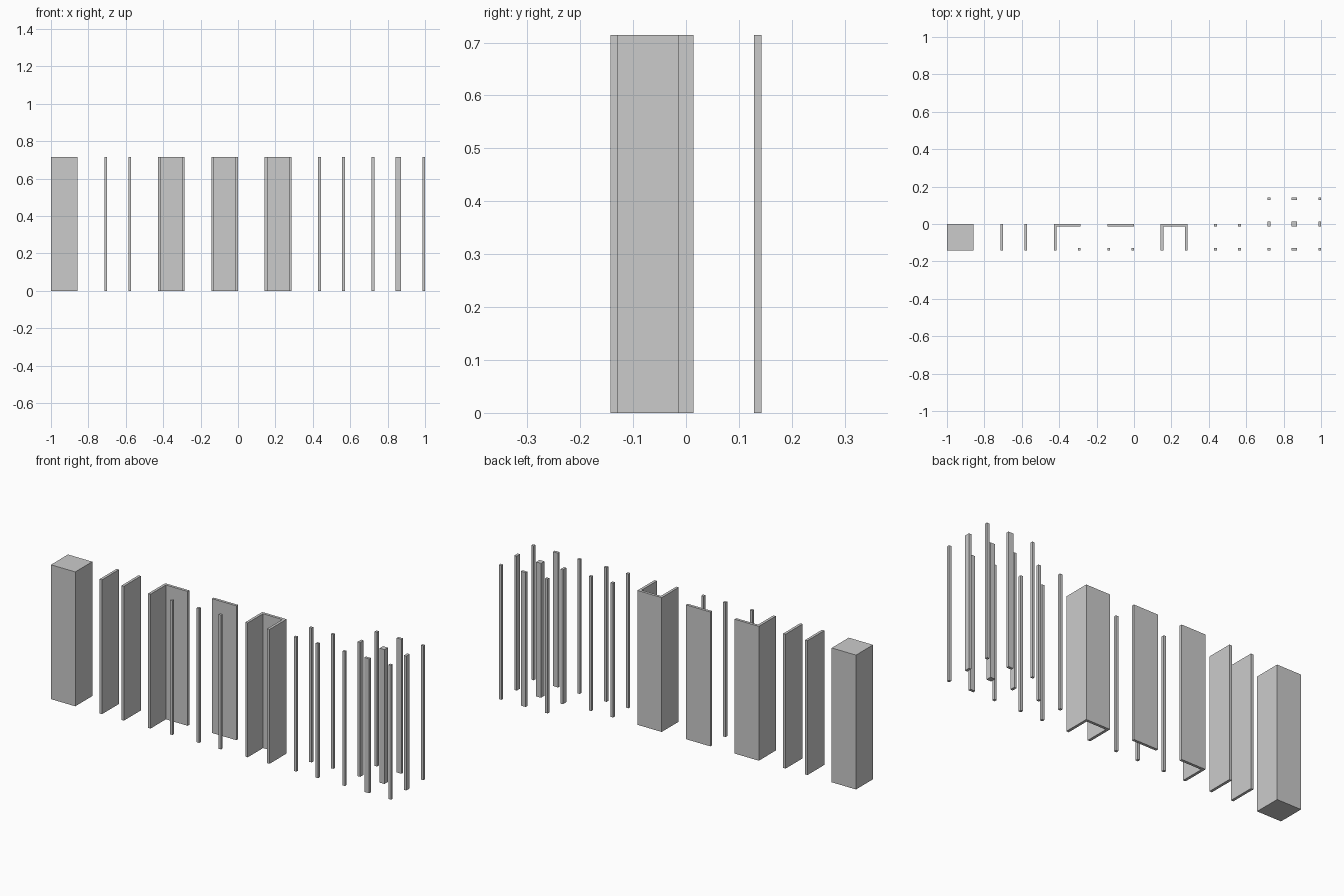
import bpy
import bmesh

if "Cube" in bpy.data.objects:
    bpy.data.objects.remove(bpy.data.objects["Cube"])

T = 1 / 70        # wall thickness
N = 10            # width of one module, in wall thicknesses
H = 50            # height, in wall thicknesses


def prism(name, outline, x0, y0=-N):
    """Extrude a plan outline (in wall thicknesses) to full height."""
    bm = bmesh.new()
    verts = [bm.verts.new(((x0 + x) * T, (y0 + y) * T, 0)) for x, y in outline]
    base = bm.faces.new(verts)
    ext = bmesh.ops.extrude_face_region(bm, geom=[base])
    top = [v for v in ext["geom"] if isinstance(v, bmesh.types.BMVert)]
    bmesh.ops.translate(bm, verts=top, vec=(0, 0, H * T))
    bmesh.ops.recalc_face_normals(bm, faces=bm.faces)
    mesh = bpy.data.meshes.new(name)
    bm.to_mesh(mesh)
    bm.free()
    bpy.context.collection.objects.link(bpy.data.objects.new(name, mesh))


def rect(x, y, w, d):
    return [(x, y), (x + w, y), (x + w, y + d), (x, y + d)]


# Solid pillar module
prism("solid_pillar", rect(0, 0, N, N), -70)

# Two facing side walls
for side, x in (("left", 0), ("right", N - 1)):
    prism(f"corridor_wall_{side}", rect(x, 0, 1, N), -50)

# Corner wall with a post in the opposite corner
prism("corner_wall", [(0, 0), (1, 0), (1, 9), (10, 9), (10, 10), (0, 10)], -30)
prism("corner_post", rect(N - 1, 0, 1, 1), -30)

# Single back wall with two front posts
prism("back_wall", rect(0, N - 1, N, 1), -10)
for side, x in (("left", 0), ("right", N - 1)):
    prism(f"back_wall_post_{side}", rect(x, 0, 1, 1), -10)

# Dead-end wall, closed on three sides
prism("dead_end_wall", [(0, 0), (1, 0), (1, 9), (9, 9), (9, 0), (10, 0),
                        (10, 10), (0, 10)], 10)

# Open module: four corner posts
for x in (0, N - 1):
    for y in (0, N - 1):
        prism("open_post", rect(x, y, 1, 1), 30)

# Double-size open module: 3 x 3 posts, thicker where modules meet
spans = [(0, 1), (N - 1, 2), (2 * N - 1, 1)]
for x, w in spans:
    for y, d in spans:
        prism("large_open_post", rect(x, y, w, d), 50)
